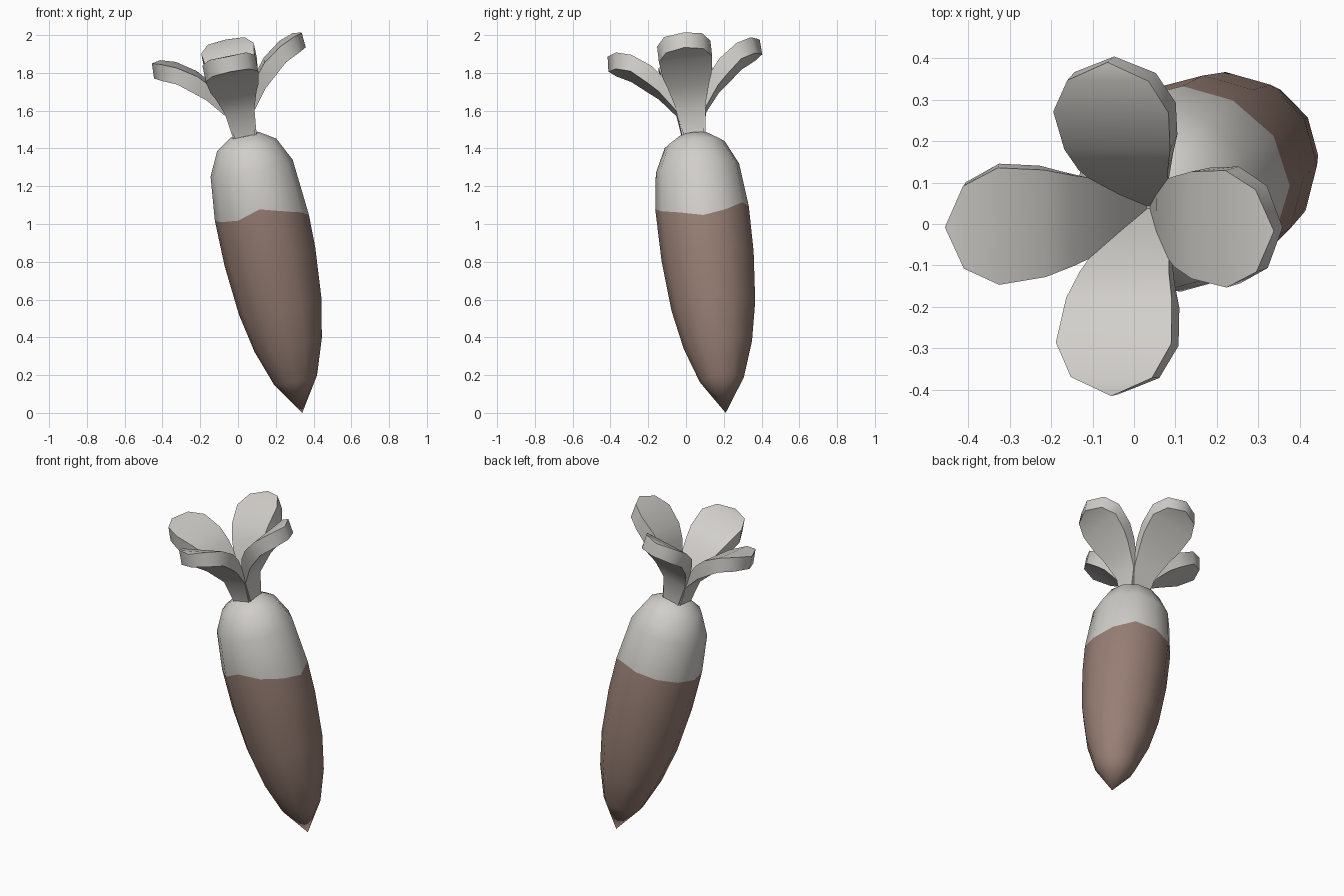
import bpy, bmesh, math
from mathutils import Vector, Matrix

if "Cube" in bpy.data.objects:
    bpy.data.objects.remove(bpy.data.objects["Cube"], do_unlink=True)


def make_material(name, rgb):
    mat = bpy.data.materials.new(name)
    mat.use_nodes = True
    mat.diffuse_color = (*rgb, 1)
    mat.node_tree.nodes["Principled BSDF"].inputs["Base Color"].default_value = (*rgb, 1)
    return mat


pale = make_material("pale grey", (0.64, 0.62, 0.59))
brown = make_material("earthy brown", (0.31, 0.21, 0.175))

# The whole vegetable leans: local z follows the root axis, origin at the crown
crown = Vector((0.035, 0.04, 1.475))
tip = Vector((0.34, 0.21, 0.0))
axis = crown - tip
lean = Matrix.Translation(crown) @ Vector((0, 0, 1)).rotation_difference(axis).to_matrix().to_4x4()


def finish(name, bm, mats):
    bmesh.ops.remove_doubles(bm, verts=bm.verts, dist=0.001)
    bmesh.ops.recalc_face_normals(bm, faces=bm.faces)
    bm.transform(lean)
    mesh = bpy.data.meshes.new(name)
    bm.to_mesh(mesh)
    bm.free()
    for mat in mats:
        mesh.materials.append(mat)
    obj = bpy.data.objects.new(name, mesh)
    bpy.context.collection.objects.link(obj)
    bpy.ops.object.select_all(action='DESELECT')
    obj.select_set(True)
    bpy.context.view_layer.objects.active = obj
    bpy.ops.object.shade_smooth_by_angle(angle=math.radians(50))
    return obj


# Root: lathed rings of (depth below crown, radius); the colour line is a wavy ring
SIDES = 12
COLOUR_RING = 3
profile = [(0.005, 0.08), (0.057, 0.16), (0.185, 0.222), (0.42, 0.247),
           (0.665, 0.245), (0.935, 0.223), (1.146, 0.182), (1.336, 0.117)]
wave = {0: 0.07, 1: 0.045, 11: 0.035, 9: -0.04}

bm = bmesh.new()
rings = []
for i, (depth, radius) in enumerate(profile):
    ring = []
    for k in range(SIDES):
        a = math.tau * k / SIDES
        dip = wave.get(k, 0) if i == COLOUR_RING else 0
        ring.append(bm.verts.new((radius * math.cos(a), radius * math.sin(a), -depth - dip)))
    rings.append(ring)
top = bm.verts.new((0, 0, 0))
bottom = bm.verts.new((0, 0, -axis.length))
for k in range(SIDES):
    n = (k + 1) % SIDES
    bm.faces.new((top, rings[0][k], rings[0][n]))
    bm.faces.new((bottom, rings[-1][n], rings[-1][k])).material_index = 1
    for i in range(len(rings) - 1):
        a, b = rings[i], rings[i + 1]
        face = bm.faces.new((a[k], b[k], b[n], a[n]))
        face.material_index = 1 if i >= COLOUR_RING else 0
finish("root", bm, [pale, brown])

# Leaves: thick curved paddles of (distance out, height) rows and half widths
upper = [(0, -0.01), (0.045, 0.126), (0.124, 0.298), (0.18, 0.365),
         (0.28, 0.435), (0.36, 0.466), (0.405, 0.469)]
lower = [(0.06, -0.03), (0.078, 0.122), (0.16, 0.23), (0.21, 0.275),
         (0.295, 0.348), (0.37, 0.378), (0.41, 0.388)]
half_width = [0.05, 0.075, 0.11, 0.13, 0.142, 0.10, 0]


def make_leaf(name, angle):
    bm = bmesh.new()
    rows = []
    for (ur, uh), (lr, lh), w in zip(upper, lower, half_width):
        corners = [(ur, -w, uh), (ur, w, uh), (lr, w, lh), (lr, -w, lh)]
        rows.append([bm.verts.new(c) for c in corners])
    bm.faces.new(rows[0])
    for a, b in zip(rows, rows[1:]):
        for k in range(4):
            n = (k + 1) % 4
            bm.faces.new((a[k], a[n], b[n], b[k]))
    bm.transform(Matrix.Rotation(angle, 4, 'Z'))
    finish(name, bm, [pale])


for i, side in enumerate(("left", "back", "right", "front")):
    make_leaf(side + "_leaf", i * math.pi / 2)
